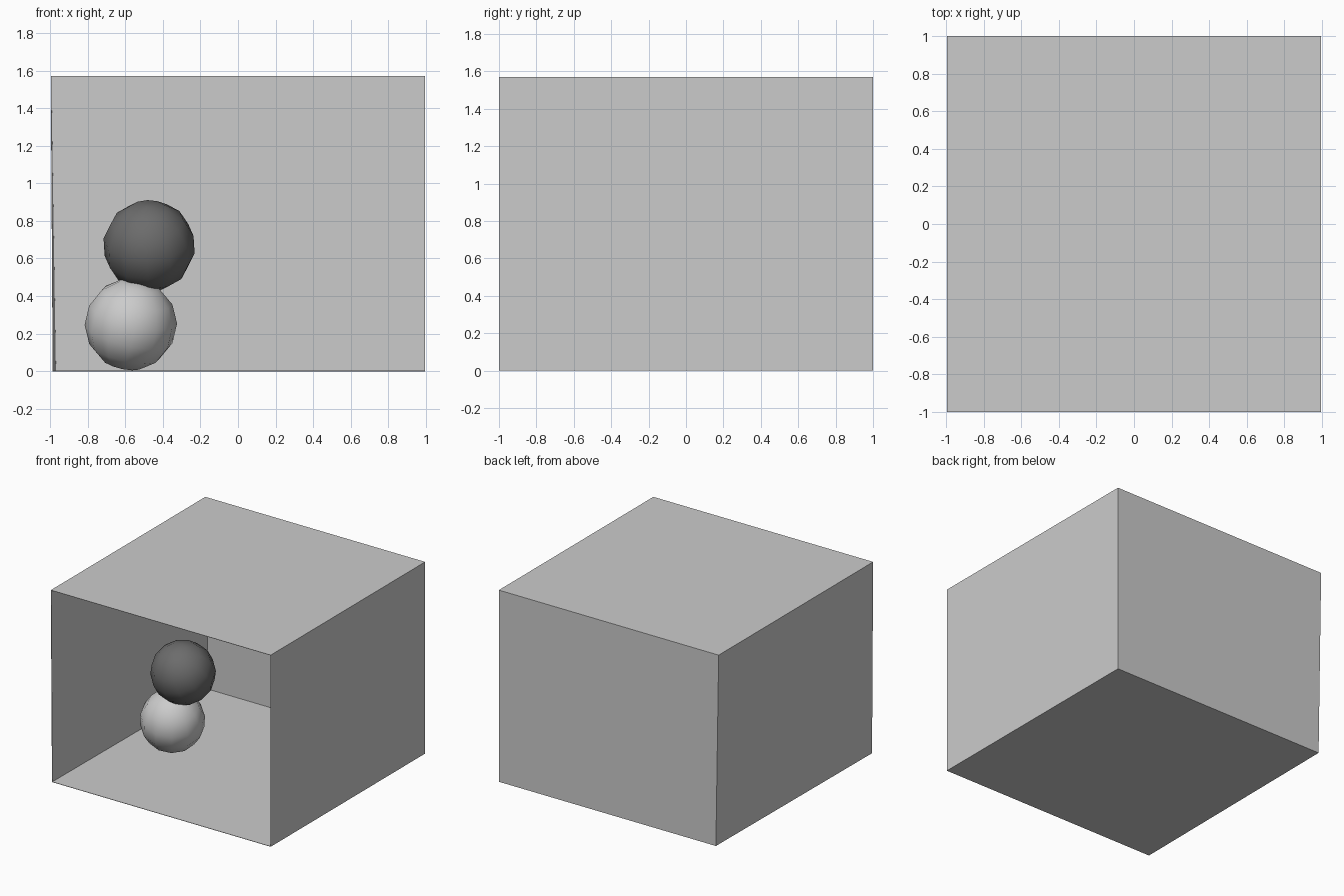
import bpy
import bmesh

if "Cube" in bpy.data.objects:
    bpy.data.objects.remove(bpy.data.objects["Cube"], do_unlink=True)


def material(name, value):
    mat = bpy.data.materials.new(name)
    mat.use_nodes = True
    colour = (value, value, value, 1)
    mat.diffuse_color = colour
    mat.node_tree.nodes["Principled BSDF"].inputs["Base Color"].default_value = colour
    return mat


light_grey = material("light grey", 0.6)
dark_grey = material("dark grey", 0.15)

HEIGHT = 1.57
HALF = 0.996


# Room shell: a box with no front, its left-hand wall leaning slightly in at the foot
def make_room():
    bm = bmesh.new()
    bmesh.ops.create_cube(bm, size=2)
    front = [f for f in bm.faces if f.normal.y < -0.9]
    bmesh.ops.delete(bm, geom=front, context="FACES_ONLY")
    for v in bm.verts:
        low, back = v.co.z < 0, v.co.y > 0
        lean = (0.025 if back else 0.01) if low and v.co.x < 0 else 0
        v.co.x = v.co.x * HALF + lean
        v.co.z = 0 if low else HEIGHT
    mesh = bpy.data.meshes.new("room_shell")
    bm.to_mesh(mesh)
    bm.free()
    mesh.materials.append(light_grey)
    room = bpy.data.objects.new("room_shell", mesh)
    bpy.context.collection.objects.link(room)
    thin = room.modifiers.new("wall_thickness", "SOLIDIFY")
    thin.thickness = 0.004
    thin.offset = -1


# Balls: coarse smooth-shaded spheres, one resting on the other
def make_ball(name, location, tilt, mat):
    bpy.ops.mesh.primitive_uv_sphere_add(
        segments=12, ring_count=7, radius=0.246, location=location, rotation=tilt)
    ball = bpy.context.object
    ball.name = name
    ball.data.materials.append(mat)
    bpy.ops.object.shade_smooth()


make_room()
make_ball("lower_ball", (-0.57, -0.035, 0.25), (0.3, 0.2, 0.1), light_grey)
make_ball("upper_ball", (-0.473, -0.035, 0.667), (0.5, -0.3, 0.4), dark_grey)
